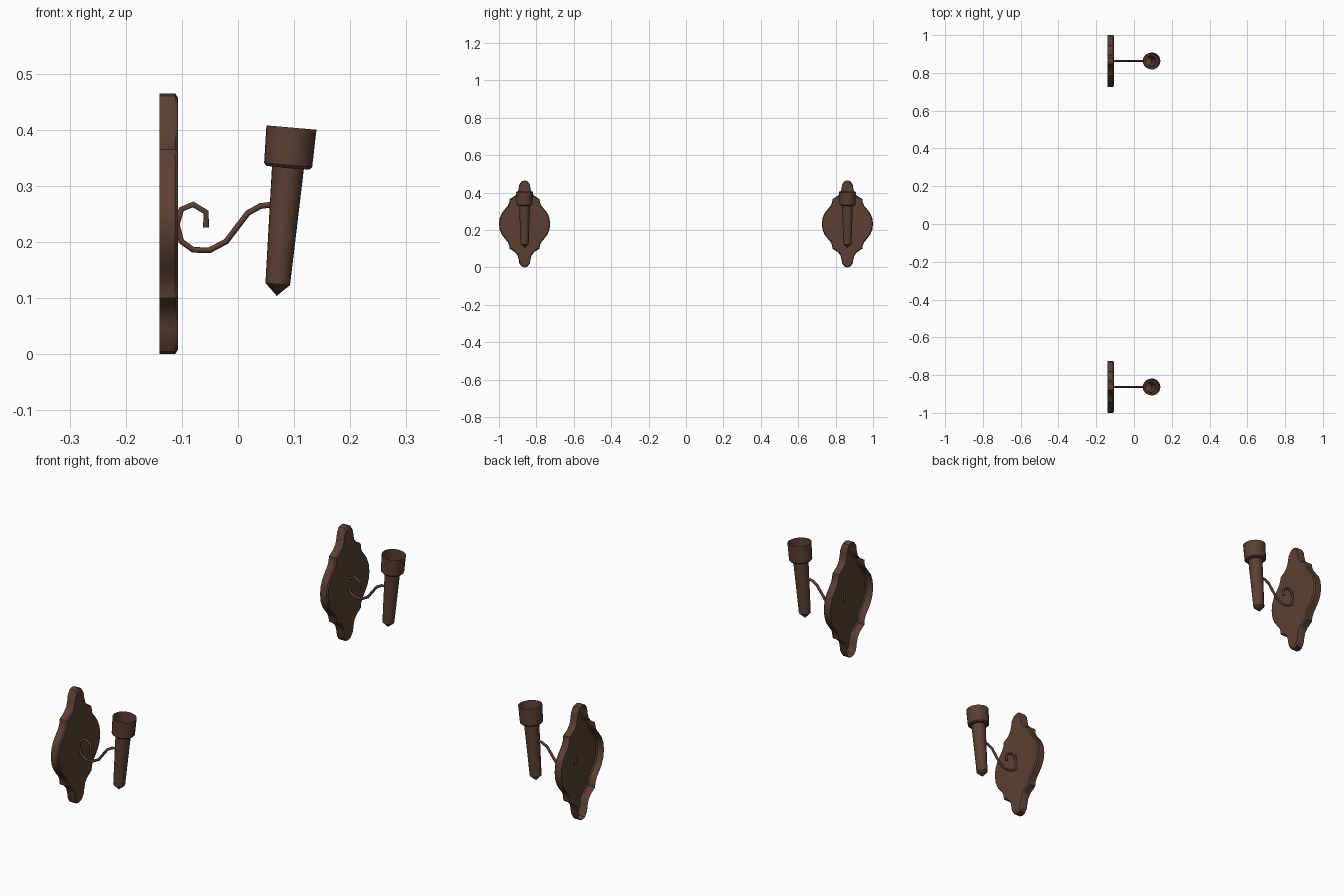
import bpy, bmesh, math
from mathutils import Vector, Matrix

if "Cube" in bpy.data.objects:
    bpy.data.objects.remove(bpy.data.objects["Cube"])

iron = bpy.data.materials.new("dark_brown_iron")
iron.diffuse_color = (0.105, 0.051, 0.034, 1)
iron.use_nodes = True
iron.node_tree.nodes["Principled BSDF"].inputs["Base Color"].default_value = iron.diffuse_color


def make(name, rings, y, cap_start=False, cap_end=False, angle=30):
    """Skin a list of closed rings; a one-point ring becomes a tip."""
    bm = bmesh.new()
    vs = [[bm.verts.new(p) for p in r] for r in rings]
    for a, b in zip(vs, vs[1:]):
        n = max(len(a), len(b))
        for i in range(n):
            j = (i + 1) % n
            if len(a) == 1:
                bm.faces.new((a[0], b[j], b[i]))
            else:
                bm.faces.new((a[i], a[j], b[j], b[i]))
    if cap_start:
        bm.faces.new(vs[0][::-1])
    if cap_end:
        bm.faces.new(vs[-1])
    bmesh.ops.recalc_face_normals(bm, faces=bm.faces)
    me = bpy.data.meshes.new(name)
    bm.to_mesh(me)
    bm.free()
    me.materials.append(iron)
    ob = bpy.data.objects.new(name, me)
    ob.location.y = y
    bpy.context.collection.objects.link(ob)
    bpy.ops.object.select_all(action='DESELECT')
    ob.select_set(True)
    bpy.context.view_layer.objects.active = ob
    bpy.ops.object.shade_smooth_by_angle(angle=math.radians(angle))
    return ob


# wall plate: one quarter of the outline (y, z from centre), mirrored
H = 0.2325
quarter = [(0, H), (0.016, 0.228), (0.028, 0.211), (0.032, 0.188), (0.038, 0.167),
           (0.052, 0.150), (0.080, 0.1325), (0.082, 0.115), (0.090, 0.097),
           (0.106, 0.078), (0.122, 0.057), (0.133, 0.031), (0.137, 0)]
right = quarter + [(y, -z) for y, z in quarter[-2::-1]]
outline = right + [(-y, z) for y, z in right[-2:0:-1]]


def plate_ring(x, s):
    return [(x, y * s, H + z * s) for y, z in outline]


plate = [plate_ring(-0.14, 1), plate_ring(-0.112, 1), plate_ring(-0.107, 0.965)]

# scroll arm: tube swept along a path in the xz plane
path = [(-0.057, 0.226), (-0.057, 0.253), (-0.080, 0.267), (-0.101, 0.258),
        (-0.109, 0.231), (-0.101, 0.201), (-0.080, 0.186), (-0.051, 0.185),
        (-0.021, 0.201), (0.001, 0.230), (0.018, 0.252), (0.040, 0.264), (0.064, 0.267)]
pts = [Vector((x, 0, z)) for x, z in path]
arm = []
for i, p in enumerate(pts):
    t = (pts[min(i + 1, len(pts) - 1)] - pts[max(i - 1, 0)]).normalized()
    n = Vector((-t.z, 0, t.x))
    arm.append([p + 0.0052 * (n * math.cos(a) + Vector((0, 1, 0)) * math.sin(a))
                for a in (k * math.tau / 8 for k in range(8))])

# torch holder: lathe profile (radius, height), open cup on top, leaning outward
profile = [(0, 0), (0.022, 0.021), (0.0285, 0.229), (0.038, 0.229),
           (0.043, 0.234), (0.0447, 0.301)]
lean = Matrix.Translation((0.069, 0, 0.104)) @ Matrix.Rotation(math.radians(5), 4, 'Y')
holder = []
for r, h in profile:
    k = 24 if r else 1
    holder.append([lean @ Vector((r * math.cos(i * math.tau / k), r * math.sin(i * math.tau / k), h))
                   for i in range(k)])

# a matching pair of sconces
for side, y in (("left", -0.863), ("right", 0.863)):
    make(side + "_wall_plate", plate, y, cap_end=True)
    make(side + "_scroll_arm", arm, y, True, True, 50)
    make(side + "_torch_holder", holder, y)
